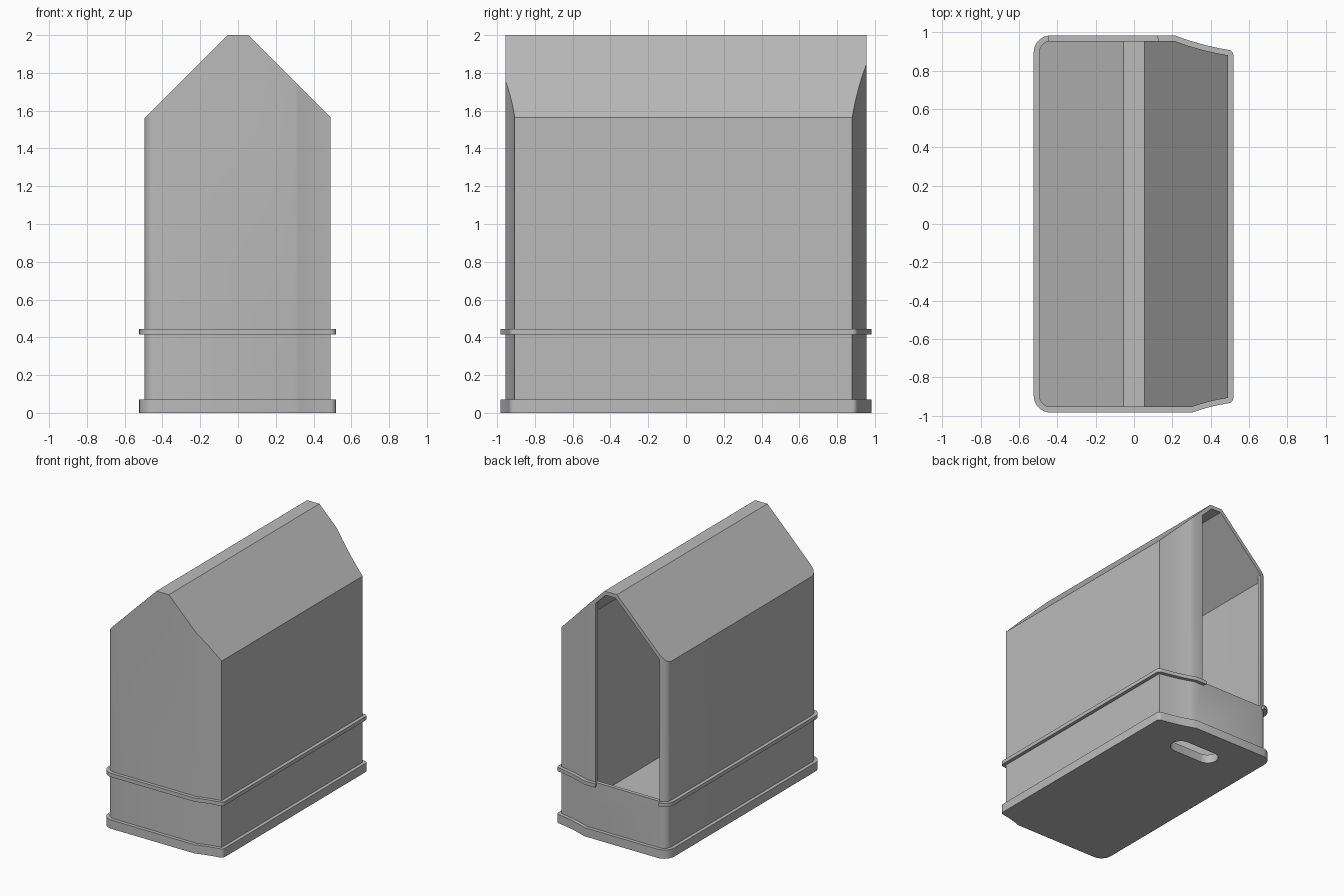
import bpy, bmesh, math
from mathutils import Vector

if "Cube" in bpy.data.objects:
    bpy.data.objects.remove(bpy.data.objects["Cube"])

grey = bpy.data.materials.new("light grey")
grey.diffuse_color = (0.5, 0.5, 0.5, 1)
grey.use_nodes = True
grey.node_tree.nodes["Principled BSDF"].inputs["Base Color"].default_value = grey.diffuse_color

T = 0.03          # wall thickness
LIP = 0.028       # how far base and band stand out


def corner(cx, cy, r, a0, a1, n=8):
    return [(cx + r * math.cos(math.radians(a0 + (a1 - a0) * i / n)),
             cy + r * math.sin(math.radians(a0 + (a1 - a0) * i / n))) for i in range(n + 1)]


def curve(p0, p1, p2, n=8):
    """Quadratic curve for the hollowed cheeks."""
    return [tuple((1 - t) ** 2 * a + 2 * t * (1 - t) * b + t * t * c for a, b, c in zip(p0, p1, p2))
            for t in (i / n for i in range(n + 1))]


# Plan outline, anticlockwise
OUTLINE = (corner(-0.435, -0.895, 0.06, 180, 270)
           + curve((0.30, -0.955), (0.39, -0.922), (0.49, -0.907))
           + curve((0.49, 0.88), (0.34, 0.905), (0.21, 0.955))
           + corner(-0.435, 0.895, 0.06, 90, 180))


def offset(pts, d):
    """Offset the outline; sharp outer corners become rounded."""
    out = []
    for i, p in enumerate(pts):
        p = Vector(p)
        e1 = (p - Vector(pts[i - 1])).normalized()
        e2 = (Vector(pts[(i + 1) % len(pts)]) - p).normalized()
        n1, n2 = Vector((e1.y, -e1.x)), Vector((e2.y, -e2.x))
        if d > 0 and n1.dot(n2) < 0.6:
            out += [tuple(p + d * n1.lerp(n2, k / 4).normalized()) for k in range(5)]
        else:
            out.append(tuple(p + (n1 + n2) * d / (1 + n1.dot(n2))))
    return out


def prism(name, pts, lo, hi, axis="z"):
    """Extrude a 2D polygon along z, or an xz polygon along y."""
    place = (lambda p, h: (p[0], p[1], h)) if axis == "z" else (lambda p, h: (p[0], h, p[1]))
    bm = bmesh.new()
    a = [bm.verts.new(place(p, lo)) for p in pts]
    b = [bm.verts.new(place(p, hi)) for p in pts]
    bm.faces.new(a)
    bm.faces.new(b)
    for i in range(len(pts)):
        j = (i + 1) % len(pts)
        bm.faces.new((a[i], a[j], b[j], b[i]))
    bmesh.ops.recalc_face_normals(bm, faces=bm.faces)
    me = bpy.data.meshes.new(name)
    bm.to_mesh(me)
    bm.free()
    me.materials.append(grey)
    ob = bpy.data.objects.new(name, me)
    bpy.context.collection.objects.link(ob)
    return ob


def cut(ob, tool, op="DIFFERENCE"):
    m = ob.modifiers.new("cut", "BOOLEAN")
    m.operation, m.solver, m.object = op, "EXACT", tool
    bpy.context.view_layer.objects.active = ob
    bpy.ops.object.modifier_apply(modifier=m.name)
    bpy.data.objects.remove(tool)


def gable(half, shoulder, top, side):
    return [(-side, -0.5), (side, -0.5), (side, shoulder), (half, top), (-half, top), (-side, shoulder)]


# Housing: outer shell under a flat-topped gable roof, hollow inside
housing = prism("housing", OUTLINE, 0.04, 2.2)
cut(housing, prism("roof_tool", gable(0.055, 1.455, 2.0, 0.6), -2, 2, "y"), "INTERSECT")
cavity = prism("cavity", offset(OUTLINE, -T), -0.1, 2.2)
cut(cavity, prism("ceiling_tool", gable(0.043, 1.413, 1.97, 0.6), -2, 2, "y"), "INTERSECT")
cut(housing, cavity)

# Rear doorway, reaching up to the underside of the roof
L, R, SILL = -0.435, 0.135, 0.443
door = [(L, SILL), (R, SILL), (R, 2.013 - R), (0.043, 1.97), (-0.043, 1.97), (L, 2.013 + L)]
cut(housing, prism("doorway", door, 0.85, 1.2, "y"))

# Raised band, interrupted at the doorway
band = prism("band", offset(OUTLINE, LIP), 0.415, 0.445)
cut(band, prism("band_hole", offset(OUTLINE, -0.01), 0.3, 0.6))
cut(band, prism("band_gap", [(-0.445, 0.8), (0.17, 0.8), (0.06, 1.2), (-0.445, 1.2)], 0.3, 0.6))

# Base slab, with a rounded slot through the floor
base = prism("base", offset(OUTLINE, LIP), 0.0, 0.07)
slot = corner(0.13, 0.7, 0.08, -90, 90, 12) + corner(-0.13, 0.7, 0.08, 90, 270, 12)
cut(base, prism("slot", slot, -0.1, 0.2))

# Smooth the curved walls, keep edges crisp
for ob in (housing, band, base):
    bpy.ops.object.select_all(action="DESELECT")
    ob.select_set(True)
    bpy.context.view_layer.objects.active = ob
    bpy.ops.object.shade_smooth_by_angle(angle=math.radians(25))
